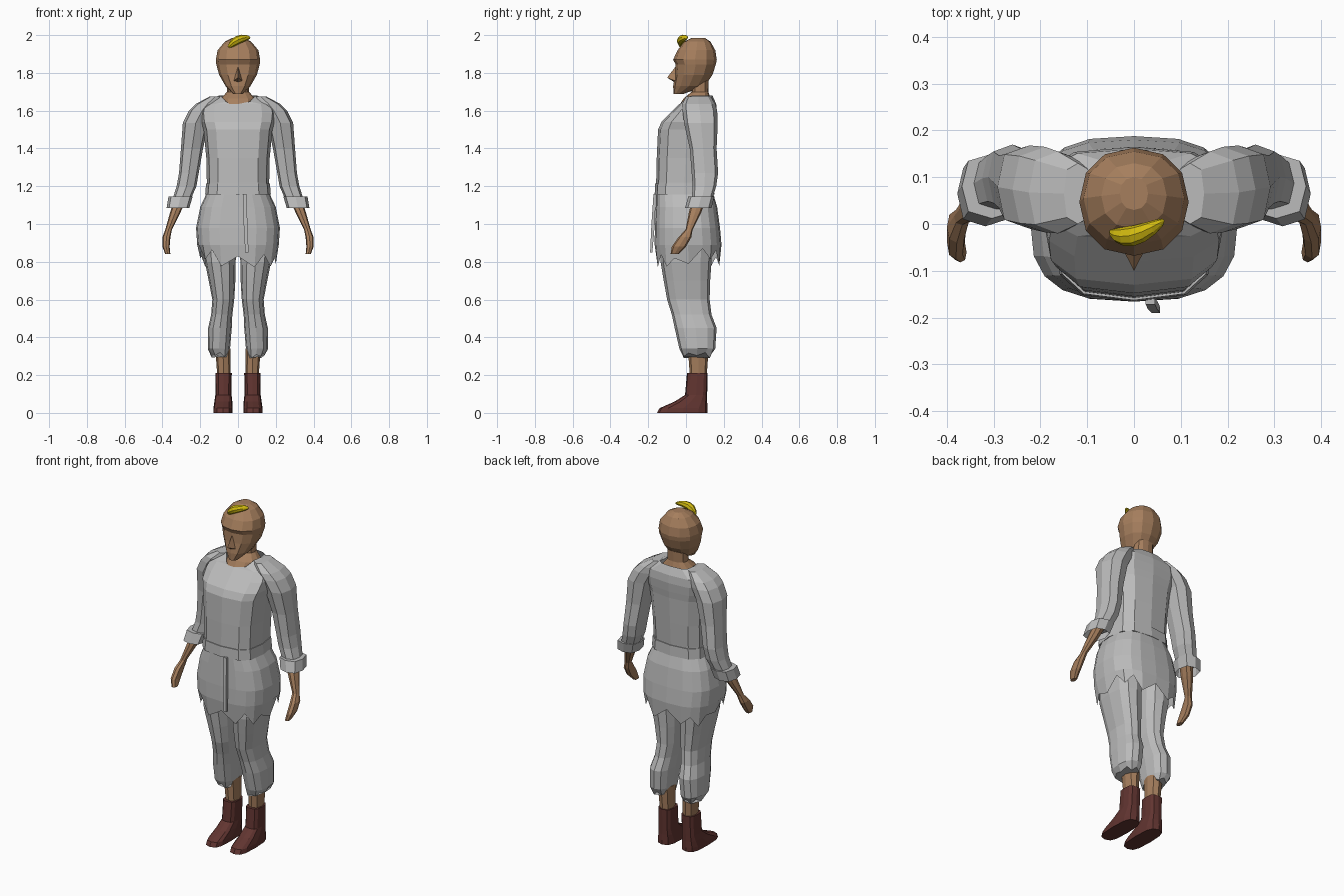
import bpy, bmesh, math, random
from mathutils import Matrix

random.seed(4)
if "Cube" in bpy.data.objects:
    bpy.data.objects.remove(bpy.data.objects["Cube"], do_unlink=True)


def make_material(name, red, green, blue):
    material = bpy.data.materials.new(name)
    material.use_nodes = True
    colour = (red, green, blue, 1)
    material.diffuse_color = colour
    material.node_tree.nodes["Principled BSDF"].inputs["Base Color"].default_value = colour
    return material


skin = make_material("tan skin", .38, .21, .11)
cloth = make_material("grey cloth", .5, .5, .5)
leather = make_material("dark brown leather", .12, .035, .03)
yellow = make_material("yellow hair", .65, .5, .005)


def finish(name, mesh_data, material):
    bmesh.ops.recalc_face_normals(mesh_data, faces=mesh_data.faces)
    mesh = bpy.data.meshes.new(name)
    mesh_data.to_mesh(mesh)
    mesh_data.free()
    mesh.materials.append(material)
    part = bpy.data.objects.new(name, mesh)
    bpy.context.collection.objects.link(part)
    return part


def loft(name, material, rings, sides=8, square=.8, side=1, top=True, bottom=True,
         ragged=0, neckline=0, turn=0):
    """Join rounded rings, top first: (z, x min, x max, y min, y max)
    or, when centred, (z, half width, y min, y max)."""
    mesh_data = bmesh.new()
    loops = []
    for number, ring in enumerate(rings):
        if len(ring) == 4:
            height, half, front, back = ring
            ring = (height, -half, half, front, back)
        height, inner, outer, front, back = ring
        loop = []
        for i in range(sides):
            angle = math.tau * (i + turn) / sides - math.pi / 2
            across, along = math.cos(angle), math.sin(angle)
            x = (inner + outer) / 2 + (outer - inner) / 2 * math.copysign(abs(across) ** square, across)
            y = (front + back) / 2 + (back - front) / 2 * math.copysign(abs(along) ** square, along)
            z = height
            if number == 0 and neckline:
                dip = max(0, -along) ** 6
                z -= neckline * dip
                y -= neckline * dip * .8
            if number == len(rings) - 1 and ragged:
                z += ragged * ((-1) ** i * .5 + random.uniform(-.6, .6))
            loop.append(mesh_data.verts.new((x * side, y, z)))
        loops.append(loop)
    for upper, lower in zip(loops, loops[1:]):
        for i in range(sides):
            j = (i + 1) % sides
            mesh_data.faces.new((upper[i], upper[j], lower[j], lower[i]))
    if top:
        mesh_data.faces.new(loops[0])
    if bottom:
        mesh_data.faces.new(loops[-1])
    return finish(name, mesh_data, material)


# Head and neck
loft("head", skin, [
    (1.985, .03, .03, .1), (1.965, .07, -.01, .13), (1.92, .108, -.045, .155),
    (1.87, .117, -.068, .163), (1.845, .115, -.055, .158), (1.79, .1, -.058, .14),
    (1.73, .066, -.068, .1), (1.688, .025, -.066, -.015)], sides=12, square=.9)
loft("neck", skin, [
    (1.76, .055, .03, .12), (1.7, .058, .03, .118), (1.665, .09, -.012, .13),
    (1.58, .09, -.068, .13)], sides=12)

# Nose wedge
nose_data = bmesh.new()
bridge, tip, left, right, base = [nose_data.verts.new(point) for point in (
    (0, -.05, 1.84), (0, -.1, 1.775), (.026, -.05, 1.755), (-.026, -.05, 1.755), (0, -.06, 1.75))]
for corners in ((bridge, left, tip), (bridge, tip, right), (tip, left, base), (tip, base, right)):
    nose_data.faces.new(corners)
finish("nose", nose_data, skin)

# Curved tuft on the crown
tuft_data = bmesh.new()
bmesh.ops.create_uvsphere(tuft_data, u_segments=8, v_segments=8, radius=1,
                          matrix=Matrix.Rotation(math.pi / 2, 4, 'Y'))
for vertex in tuft_data.verts:
    x, y, z = vertex.co
    vertex.co = (x * .065, y * .022 + x * x * .02 + x * .012, z * .022 - x * x * .015)
tuft = finish("hair_tuft", tuft_data, yellow)
tuft.location = (0, -.025, 1.975)
tuft.rotation_euler.y = -math.radians(25)

# Tunic: bodice with a V neckline, waistband, ragged skirt and hanging tie
loft("bodice", cloth, [
    (1.68, .1, .0, .14), (1.635, .19, -.035, .16), (1.59, .2, -.08, .165),
    (1.54, .195, -.13, .162), (1.5, .182, -.148, .158), (1.35, .168, -.155, .15),
    (1.22, .165, -.158, .142), (1.16, .168, -.16, .142)],
    sides=12, square=.65, top=False, neckline=.075)
loft("waistband", cloth, [
    (1.215, .169, -.163, .147), (1.155, .174, -.166, .15)], sides=12, square=.65)
loft("skirt", cloth, [
    (1.165, .165, -.157, .143), (1.09, .2, -.16, .165), (.98, .222, -.165, .18),
    (.89, .216, -.166, .188), (.82, .2, -.155, .182)],
    sides=20, square=.7, ragged=.05, bottom=False)
loft("waist_tie", cloth, [
    (1.16, .025, .045, -.172, -.16), (1, .03, .05, -.183, -.165),
    (.85, .038, .056, -.19, -.178)], sides=4, square=.01, turn=.5)

# Limbs on both sides
for side, word in ((1, "left"), (-1, "right")):
    loft(word + "_sleeve", cloth, [
        (1.675, .09, .15, .0, .13), (1.635, .1, .225, -.02, .155), (1.6, .12, .26, -.018, .165),
        (1.535, .155, .292, -.01, .168), (1.4, .185, .302, .02, .162), (1.27, .208, .312, .03, .17),
        (1.2, .22, .325, .035, .16), (1.12, .255, .35, .03, .135)], side=side, square=.7)
    loft(word + "_cuff", cloth, [
        (1.145, .24, .368, .012, .15), (1.085, .258, .378, -.005, .135)],
        side=side, square=.7, bottom=False)
    loft(word + "_forearm_and_hand", skin, [
        (1.14, .27, .335, .035, .11), (1.06, .305, .36, .015, .08), (.97, .35, .385, -.002, .035),
        (.93, .358, .4, -.04, .028), (.88, .362, .4, -.075, .0),
        (.84, .358, .385, -.082, -.04)], side=side)
    loft(word + "_trouser_leg", cloth, [
        (1, .01, .19, -.13, .14), (.8, .012, .175, -.135, .135), (.7, .014, .155, -.118, .128),
        (.6, .02, .136, -.1, .125), (.52, .03, .142, -.075, .135), (.45, .033, .158, -.06, .162),
        (.34, .042, .16, -.035, .155), (.305, .052, .14, -.02, .135)],
        sides=12, side=side, ragged=.015)
    loft(word + "_ankle", skin, [
        (.34, .04, .12, .01, .12), (.2, .04, .11, .02, .11)], side=side)
    loft(word + "_boot", leather, [
        (.21, .033, .118, .005, .115), (.095, .034, .12, -.005, .112), (.06, .03, .125, -.06, .112),
        (.025, .028, .13, -.14, .114), (0, .028, .13, -.153, .114)],
        sides=12, side=side, square=.65)
